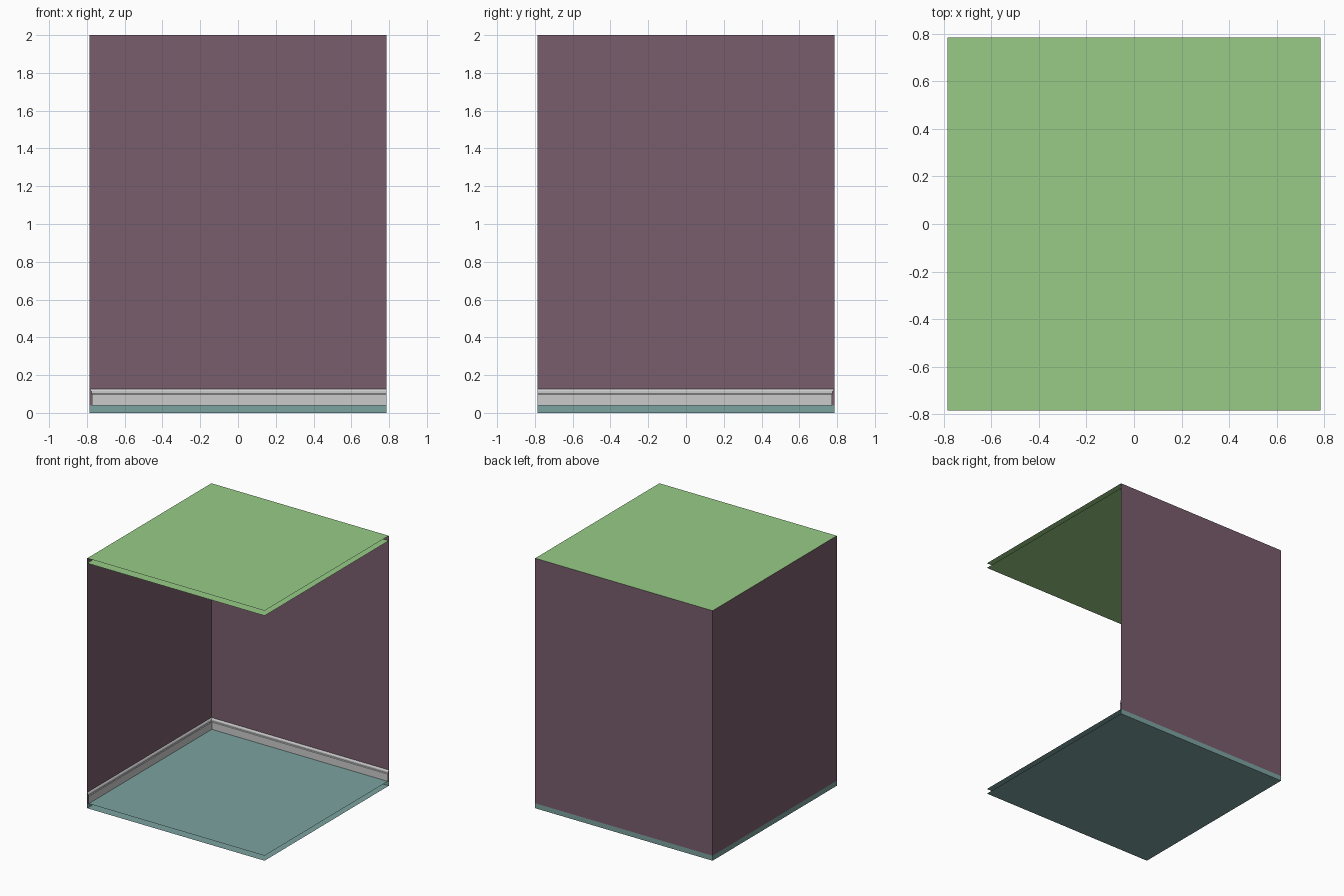
import bpy

if "Cube" in bpy.data.objects:
    bpy.data.objects.remove(bpy.data.objects["Cube"])

H = 0.785       # half width of the room
TOP = 2.0       # overall height
T = 0.04        # floor and ceiling thickness


def material(name, rgb):
    m = bpy.data.materials.new(name)
    m.diffuse_color = (*rgb, 1)
    m.use_nodes = True
    m.node_tree.nodes["Principled BSDF"].inputs["Base Color"].default_value = m.diffuse_color
    return m


def make(name, verts, faces, mat=None):
    me = bpy.data.meshes.new(name)
    me.from_pydata(verts, [], faces)
    me.update()
    ob = bpy.data.objects.new(name, me)
    bpy.context.collection.objects.link(ob)
    if mat:
        me.materials.append(mat)
    return ob


def sheet(z):
    return [(-H, -H, z), (H, -H, z), (H, H, z), (-H, H, z)]


def corner_sweep(name, profile, mat=None):
    """Sweep (inset, height) points along the left and back walls, mitred, open ended."""
    verts = []
    for d, z in profile:
        verts += [(-H + d, -H, z), (-H + d, H - d, z), (H, H - d, z)]
    faces = []
    for i in range(len(profile) - 1):
        for j in range(2):
            a = 3 * i + j
            faces.append((a, a + 1, a + 4, a + 3))
    return make(name, verts, faces, mat)


teal = material("floor_teal", (0.20, 0.37, 0.35))
plum = material("wall_plum", (0.19, 0.11, 0.15))
green = material("ceiling_green", (0.31, 0.60, 0.24))

# Floor: two sheets closed only along the left and back edges
make("floor", sheet(0) + sheet(T),
     [(3, 2, 1, 0), (4, 5, 6, 7), (0, 4, 7, 3), (3, 7, 6, 2)], teal)

# Ceiling: two sheets, open at the cut-away sides
make("ceiling", sheet(TOP - T) + sheet(TOP), [(3, 2, 1, 0), (4, 5, 6, 7)], green)

# Left and back walls
corner_sweep("walls", [(0, T), (0, TOP)], plum)

# Moulded skirting board
corner_sweep("skirting_board", [(0.013, T), (0.013, 0.098), (0.009, 0.103),
                                (0.009, 0.115), (0.005, 0.122), (0, 0.126)])
